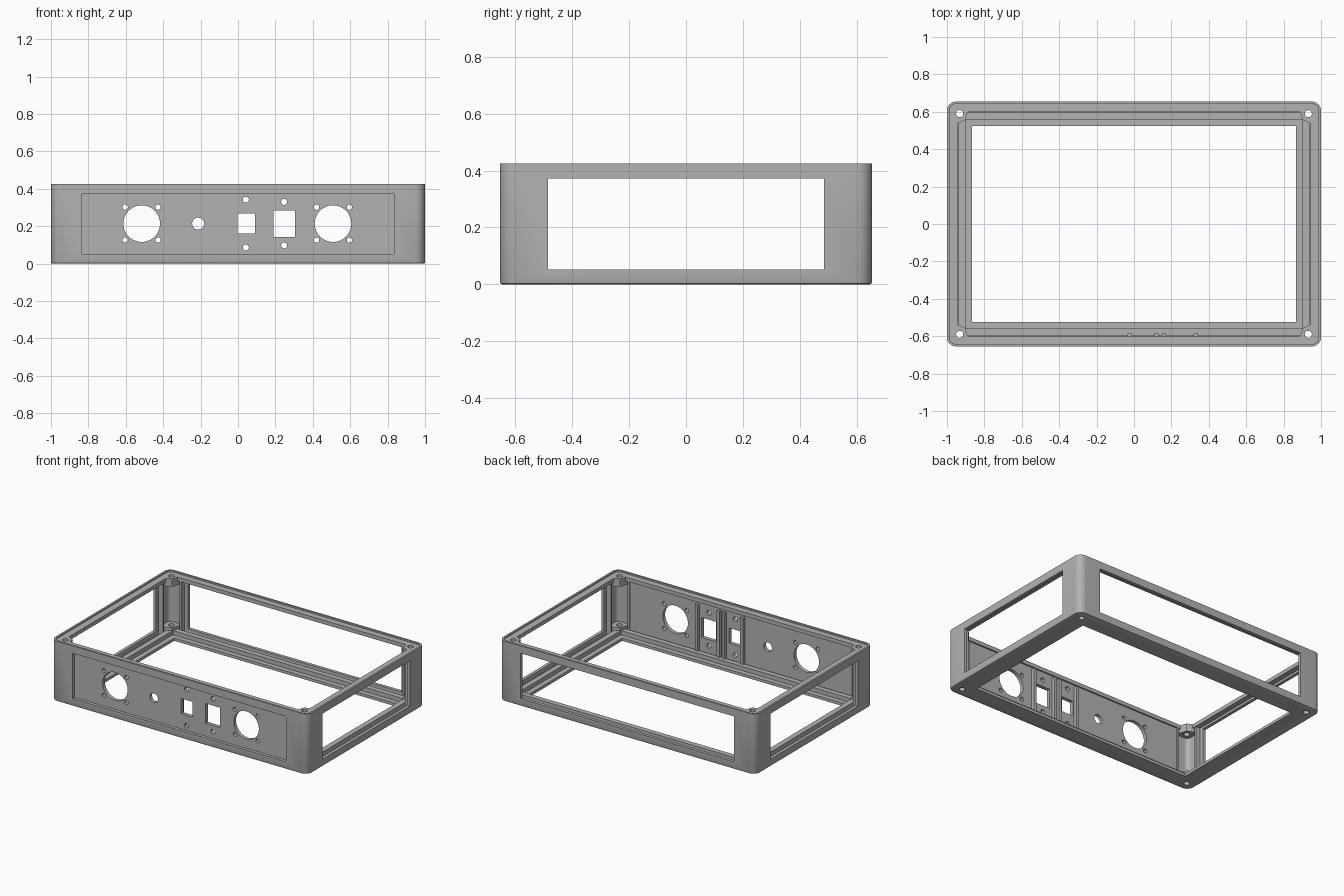
import bpy, bmesh, math
from mathutils import Matrix

cube = bpy.data.objects.get("Cube")
if cube:
    bpy.data.objects.remove(cube)

HX, HY, HZ = 1.0, 0.655, 0.425      # half width, half depth, height
WALL = 0.022
SHELF = 0.415

grey = bpy.data.materials.new("grey_plastic")
grey.use_nodes = True
grey.diffuse_color = (0.45, 0.45, 0.45, 1)
grey.node_tree.nodes["Principled BSDF"].inputs["Base Color"].default_value = grey.diffuse_color


def make(name, bm):
    bmesh.ops.recalc_face_normals(bm, faces=bm.faces)
    mesh = bpy.data.meshes.new(name)
    bm.to_mesh(mesh)
    bm.free()
    mesh.materials.append(grey)
    obj = bpy.data.objects.new(name, mesh)
    bpy.context.collection.objects.link(obj)
    return obj


def prism(name, outline, z0, z1, bottom_bevel=0):
    bm = bmesh.new()
    base = bm.faces.new([bm.verts.new((x, y, z0)) for x, y in outline])
    top = bmesh.ops.extrude_face_region(bm, geom=[base], use_keep_orig=True)["geom"]
    for v in top:
        if isinstance(v, bmesh.types.BMVert):
            v.co.z = z1
    if bottom_bevel:
        edges = [e for e in bm.edges if all(v.co.z < z0 + 1e-5 for v in e.verts)]
        bmesh.ops.bevel(bm, geom=edges, offset=bottom_bevel, segments=2, affect='EDGES', profile=0.5)
    return make(name, bm)


def rounded(hx, hy, r, steps=10):
    points = []
    for k, (sx, sy) in enumerate([(1, 1), (-1, 1), (-1, -1), (1, -1)]):
        for i in range(steps + 1):
            a = math.pi / 2 * (k + i / steps)
            points.append((sx * (hx - r) + r * math.cos(a), sy * (hy - r) + r * math.sin(a)))
    return points


def box(name, x0, x1, y0, y1, z0, z1):
    return prism(name, [(x0, y0), (x1, y0), (x1, y1), (x0, y1)], z0, z1)


def rod(x, y, z, r, length, axis='Z'):
    bm = bmesh.new()
    turn = Matrix.Rotation(math.pi / 2, 4, 'X') if axis == 'Y' else Matrix()
    bmesh.ops.create_cone(bm, cap_ends=True, segments=40, radius1=r, radius2=r, depth=length,
                          matrix=Matrix.Translation((x, y, z)) @ turn)
    return make("hole_cutter", bm)


def cut(obj, cutters):
    for c in cutters:
        mod = obj.modifiers.new("cut", 'BOOLEAN')
        mod.operation, mod.solver, mod.object = 'DIFFERENCE', 'EXACT', c
    deps = bpy.context.evaluated_depsgraph_get()
    mesh = bpy.data.meshes.new_from_object(obj.evaluated_get(deps))
    obj.modifiers.clear()
    obj.data = mesh
    for c in cutters:
        bpy.data.objects.remove(c)


def screw_holes():
    return [rod(sx * 0.932, sy * 0.59, 0.2, 0.019, 1) for sx in (-1, 1) for sy in (-1, 1)]


# Case: rounded shell with rim shelf, open top and bottom, and a window in every wall
case = prism("case_shell", rounded(HX, HY, 0.05), 0, HZ, 0.008)
cut(case, [
    prism("cavity", rounded(HX - WALL, HY - WALL, 0.03), 0.02, 0.388),
    prism("shelf", rounded(0.987, 0.642, 0.037), SHELF, 0.6),
    box("top_opening", -0.94, 0.94, -0.598, 0.598, 0.2, 0.7),
    box("floor_opening", -0.865, 0.865, -0.525, 0.525, -0.2, 0.2),
    box("long_window", -0.833, 0.833, -1, 1, 0.052, 0.372),
    box("side_window", -2, 2, -0.485, 0.485, 0.052, 0.372),
] + screw_holes())

# Raised floor ledge that forms the panel groove
ledge = box("floor_ledge", -0.938, 0.938, -0.597, 0.597, 0.019, 0.05)
cut(ledge, [box("ledge_opening", -0.9, 0.9, -0.56, 0.56, -0.1, 0.2)] + screw_holes())

# Screw bosses in the four corners, at floor and rim
parts = [case, ledge]
corner = [(0.98, 0.54), (0.935, 0.54), (0.903, 0.556), (0.888, 0.6), (0.888, 0.635), (0.972, 0.635), (0.98, 0.627)]
for level, z0, z1 in (("lower", 0.018, 0.07), ("upper", 0.36, SHELF)):
    for sx, side in ((-1, "right"), (1, "left")):
        for sy, end in ((-1, "front"), (1, "back")):
            boss = prism(f"{level}_boss_{end}_{side}", [(sx * x, sy * y) for x, y in corner], z0, z1)
            cut(boss, [rod(sx * 0.932, sy * 0.59, 0.2, 0.019, 1)])
            parts.append(boss)

# Upright panel guides beside the windows
for sx in (-1, 1):
    for sy in (-1, 1):
        parts.append(box("back_guide" if sy > 0 else "front_guide", *sorted((sx * 0.862, sx * 0.876)),
                         *sorted((sy * 0.6, sy * 0.634)), 0.019, 0.39))
        parts.append(box("side_guide", *sorted((sx * 0.945, sx * 0.979)),
                         *sorted((sy * 0.513, sy * 0.527)), 0.019, 0.39))

# Front panel with connector cutouts
panel = box("front_panel", -0.86, 0.86, -0.633, -0.607, 0.021, 0.387)
holes = [(-0.213, 0.214, 0.032)]
for cx in (-0.515, 0.508):
    holes.append((cx, 0.214, 0.098))
    holes += [(cx + dx, 0.214 + dz, 0.014) for dx in (-0.088, 0.088) for dz in (-0.088, 0.088)]
for cx, reach in ((0.042, 0.128), (0.247, 0.116)):
    holes += [(cx, 0.214 + dz, 0.016) for dz in (-reach, reach)]
cut(panel, [rod(x, -0.62, z, r, 0.2, 'Y') for x, z, r in holes] + [
    box("small_socket", -0.002, 0.09, -0.8, -0.5, 0.16, 0.267),
    box("large_socket", 0.19, 0.304, -0.8, -0.5, 0.143, 0.283)])
parts.append(panel)

# Stiffening ribs behind the sockets
for x0, x1 in ((-0.035, -0.012), (0.11, 0.13), (0.15, 0.17), (0.318, 0.341)):
    parts.append(box("panel_rib", x0, x1, -0.609, -0.585, 0.05, 0.375))

for obj in parts:
    bpy.ops.object.select_all(action='DESELECT')
    obj.select_set(True)
    bpy.context.view_layer.objects.active = obj
    bpy.ops.object.shade_smooth_by_angle(angle=math.radians(30))
